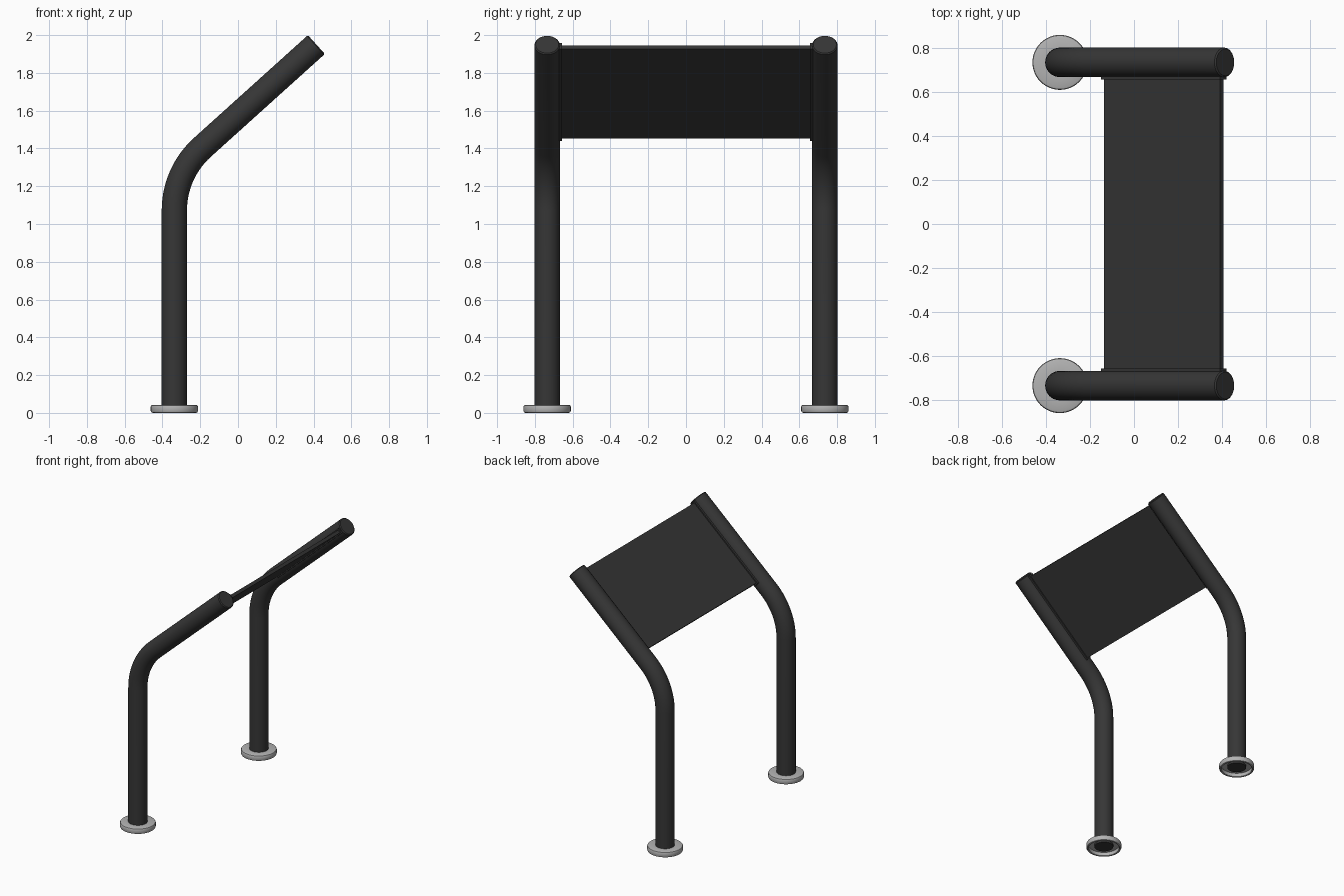
import bpy, bmesh
from math import sin, cos, tan, pi, radians
from mathutils import Vector, Matrix

cube = bpy.data.objects.get("Cube")
if cube:
    bpy.data.objects.remove(cube)

TILT = radians(42)               # slope of the upper arm
POST_X, POST_Y, TUBE_R = -0.337, 0.735, 0.067
CORNER_Z, TANGENT = 1.272, 0.20  # where the two straight runs would meet


def material(name, value):
    m = bpy.data.materials.new(name)
    m.use_nodes = True
    colour = (value, value, value, 1)
    m.diffuse_color = colour
    bsdf = m.node_tree.nodes["Principled BSDF"]
    bsdf.inputs["Base Color"].default_value = colour
    bsdf.inputs["Roughness"].default_value = 0.6
    return m


charcoal = material("charcoal paint", 0.037)
steel = material("light grey steel", 0.45)


def finish(name, bm, mat):
    bmesh.ops.recalc_face_normals(bm, faces=bm.faces)
    mesh = bpy.data.meshes.new(name)
    bm.to_mesh(mesh)
    bm.free()
    mesh.materials.append(mat)
    ob = bpy.data.objects.new(name, mesh)
    bpy.context.collection.objects.link(ob)
    bpy.ops.object.select_all(action='DESELECT')
    ob.select_set(True)
    bpy.context.view_layer.objects.active = ob
    bpy.ops.object.shade_smooth_by_angle(angle=radians(35))
    return ob


def loft(bm, rings, closed=False):
    """Skin a list of rings; cap the ends unless the profile is closed."""
    loops = [[bm.verts.new(p) for p in ring] for ring in rings]
    pairs = list(zip(loops, loops[1:]))
    if closed:
        pairs.append((loops[-1], loops[0]))
    else:
        bm.faces.new(loops[0])
        bm.faces.new(loops[-1])
    n = len(loops[0])
    for a, b in pairs:
        for i in range(n):
            j = (i + 1) % n
            bm.faces.new((a[i], a[j], b[j], b[i]))


def ring(centre, lean, radius, sides=40):
    """Circle whose axis leans from vertical towards +x."""
    u, v = Vector((cos(lean), 0, -sin(lean))), Vector((0, 1, 0))
    return [centre + radius * (cos(t) * u + sin(t) * v)
            for t in (2 * pi * i / sides for i in range(sides))]


def bent_post(name, y):
    bend = pi / 2 - TILT
    radius = TANGENT / tan(bend / 2)
    start_z = CORNER_Z - TANGENT
    rings = [ring(Vector((POST_X, y, 0.015)), 0, TUBE_R)]
    steps = 14
    for i in range(steps + 1):
        a = bend * i / steps
        c = Vector((POST_X + radius * (1 - cos(a)), y, start_z + radius * sin(a)))
        rings.append(ring(c, a, TUBE_R))
    # straight arm with a slightly eased end
    along = Vector((cos(TILT), 0, sin(TILT)))
    tip = Vector((0.415, y, 1.95))
    rings.append(ring(tip - along * 0.006, bend, TUBE_R))
    rings.append(ring(tip, bend, TUBE_R - 0.006))
    bm = bmesh.new()
    loft(bm, rings)
    finish(name, bm, charcoal)


def base_flange(name, y):
    # hollow cover: rounded outer rim, flat top, open underside
    profile = [(0.066, 0.043), (0.115, 0.043), (0.122, 0.040), (0.125, 0.033),
               (0.125, 0.010), (0.122, 0.003), (0.115, 0), (0.108, 0.003),
               (0.108, 0.030), (0.066, 0.030)]
    bm = bmesh.new()
    loft(bm, [ring(Vector((POST_X, y, z)), 0, r, 48) for r, z in profile], True)
    finish(name, bm, steel)


def sloped_box(name, y, size):
    bm = bmesh.new()
    bmesh.ops.create_cube(bm, size=1)
    place = (Matrix.Translation((0.135, y, 1.698))
             @ Matrix.Rotation(-TILT, 4, 'Y') @ Matrix.Diagonal((*size, 1)))
    bmesh.ops.transform(bm, matrix=place, verts=bm.verts)
    finish(name, bm, charcoal)


# Posts, flanges and panel edge strips on both sides
for side, s in (("left", 1), ("right", -1)):
    bent_post("bent_post_" + side, s * POST_Y)
    base_flange("base_flange_" + side, s * POST_Y)
    sloped_box("edge_strip_" + side, s * 0.665, (0.73, 0.016, 0.042))

# Sloping panel between the arms
sloped_box("sloping_panel", 0, (0.71, 1.32, 0.024))
